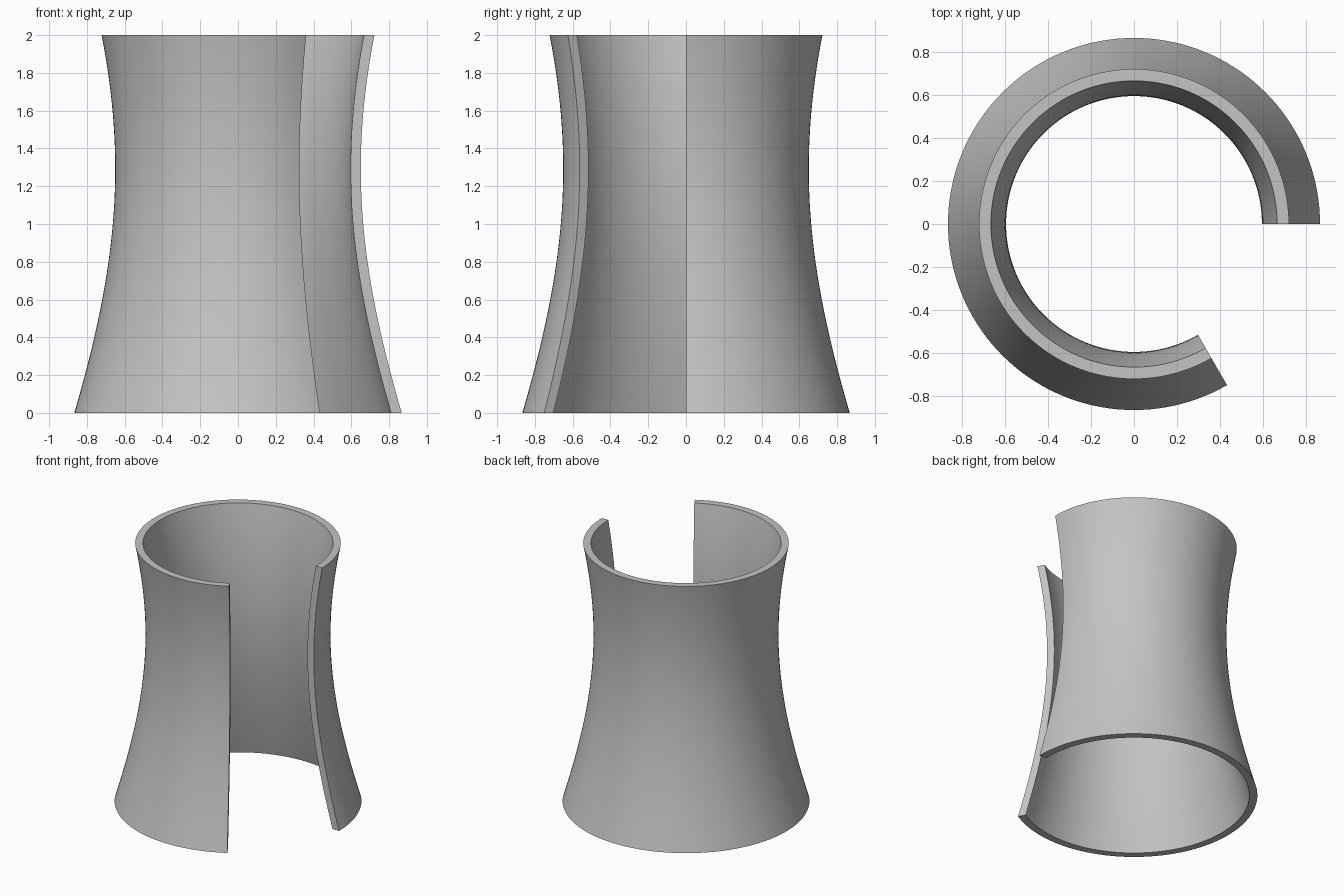
import bpy, bmesh, math

if "Cube" in bpy.data.objects:
    bpy.data.objects.remove(bpy.data.objects["Cube"])

WAIST_R, WAIST_Z, FLARE = 0.65, 1.292, 0.197   # hyperbolic outer profile
WALL = 0.054
HEIGHT, RINGS, SEGS = 2.0, 40, 120
SWEEP = math.radians(300)                      # open from -60 to 0 degrees


def outer(z):
    return math.sqrt(WAIST_R ** 2 + FLARE * (z - WAIST_Z) ** 2)


def inner(z):
    slope = FLARE * (z - WAIST_Z) / outer(z)
    return outer(z) - WALL * math.sqrt(1 + slope ** 2)


# Closed wall section: up the outside, down the inside
zs = [HEIGHT * i / RINGS for i in range(RINGS + 1)]
section = [(outer(z), z) for z in zs] + [(inner(z), z) for z in reversed(zs)]

# Sweep the section around the axis
bm = bmesh.new()
loops = []
for s in range(SEGS + 1):
    a = SWEEP * s / SEGS
    loops.append([bm.verts.new((r * math.cos(a), r * math.sin(a), z)) for r, z in section])
n = len(section)
for p, q in zip(loops, loops[1:]):
    for i in range(n):
        j = (i + 1) % n
        bm.faces.new((p[i], q[i], q[j], p[j]))

# Flat cut ends, as strips across the wall
for ring in (loops[0], loops[-1]):
    for i in range(RINGS):
        bm.faces.new((ring[i], ring[i + 1], ring[n - 2 - i], ring[n - 1 - i]))
bmesh.ops.recalc_face_normals(bm, faces=bm.faces)

mesh = bpy.data.meshes.new("tower_shell")
bm.to_mesh(mesh)
bm.free()
shell = bpy.data.objects.new("tower_shell", mesh)
bpy.context.collection.objects.link(shell)

grey = bpy.data.materials.new("light_grey")
grey.diffuse_color = (0.55, 0.55, 0.55, 1)
grey.use_nodes = True
grey.node_tree.nodes["Principled BSDF"].inputs["Base Color"].default_value = grey.diffuse_color
mesh.materials.append(grey)

bpy.context.view_layer.objects.active = shell
shell.select_set(True)
bpy.ops.object.shade_smooth_by_angle(angle=math.radians(30))
